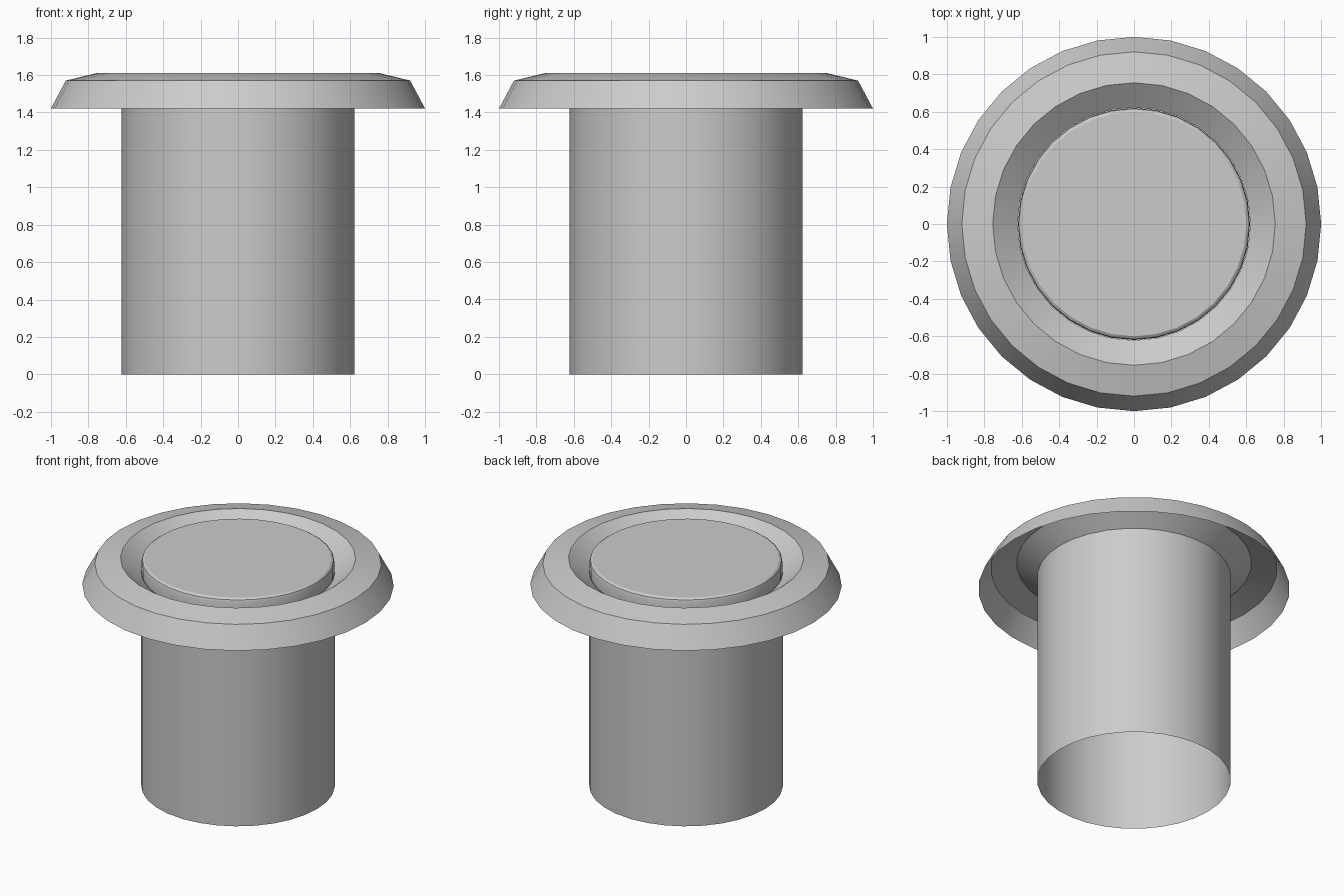
import bpy, bmesh
from math import cos, sin, pi, radians

if "Cube" in bpy.data.objects:
    bpy.data.objects.remove(bpy.data.objects["Cube"])

SIDES = 32


def lathe(name, profile, cap_top=False):
    """Revolve (radius, z) points, listed bottom/outside first, around z."""
    bm = bmesh.new()
    rings = [[bm.verts.new((r * cos(2 * pi * i / SIDES), r * sin(2 * pi * i / SIDES), z))
              for i in range(SIDES)] for r, z in profile]
    for low, high in zip(rings, rings[1:]):
        for i in range(SIDES):
            j = (i + 1) % SIDES
            bm.faces.new((low[i], low[j], high[j], high[i]))
    if cap_top:
        bm.faces.new(rings[-1])
    mesh = bpy.data.meshes.new(name)
    bm.to_mesh(mesh)
    bm.free()
    obj = bpy.data.objects.new(name, mesh)
    bpy.context.collection.objects.link(obj)
    bpy.context.view_layer.objects.active = obj
    bpy.ops.object.select_all(action='DESELECT')
    obj.select_set(True)
    bpy.ops.object.shade_smooth_by_angle(angle=radians(30))
    return obj


# Hollow flange: steep outer wall, shallow top, funnel down to the barrel
lathe("flange", [(1.0, 1.42), (0.92, 1.57), (0.755, 1.61), (0.622, 1.51)])

# Barrel, open at the bottom
lathe("barrel", [(0.622, 0.0), (0.622, 1.51)])

# Button cap with a softened rim, flush with the flange top
lathe("button", [(0.62, 1.51), (0.62, 1.585), (0.615, 1.6), (0.6, 1.61)], cap_top=True)
